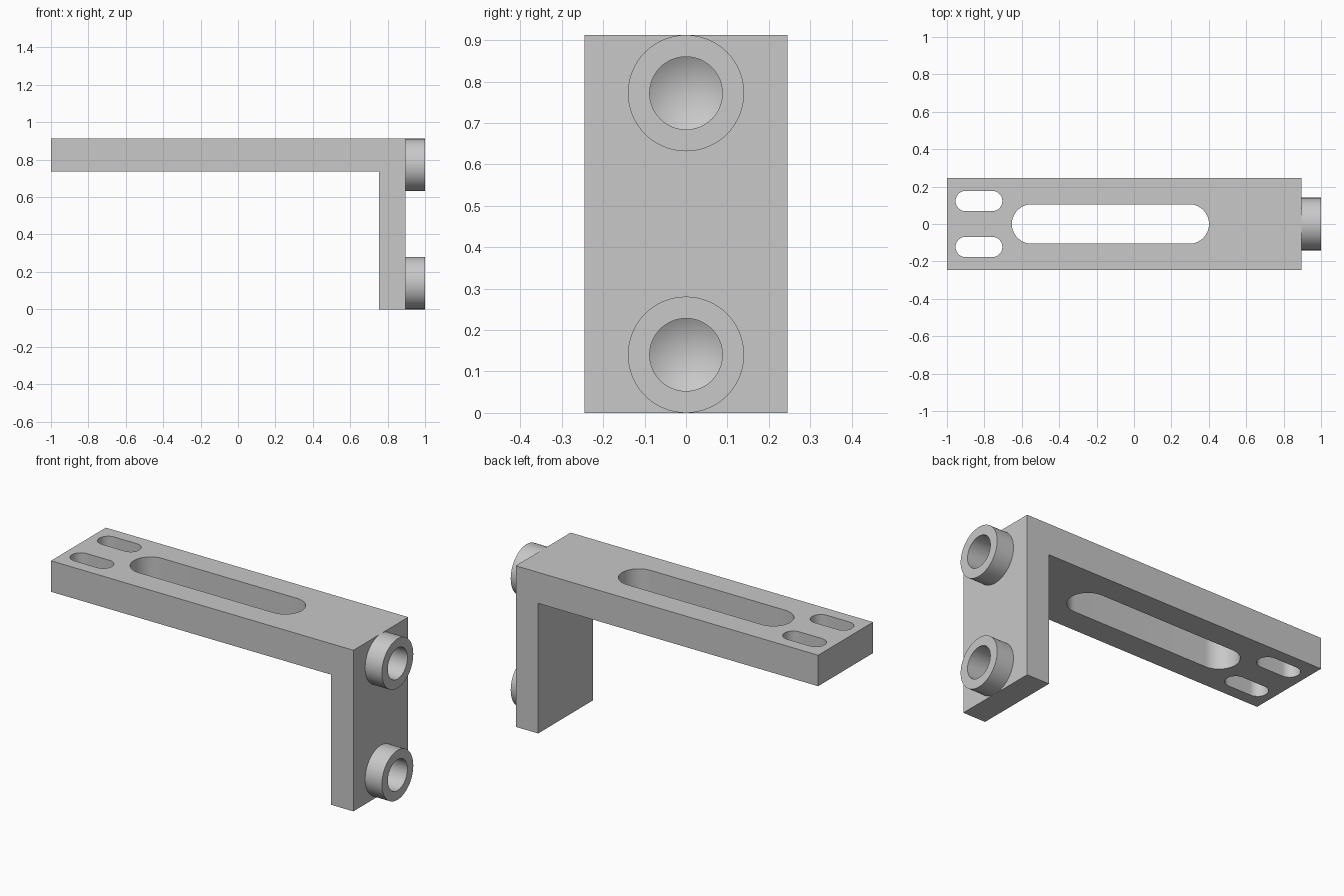
import bpy
import bmesh
from math import pi, cos, sin, tan, radians
from mathutils import Matrix, Vector

if "Cube" in bpy.data.objects:
    bpy.data.objects.remove(bpy.data.objects["Cube"])

U = 2 / 57              # one design unit
HEIGHT = 26 * U
HALF_WIDTH = 7 * U
PLATE_X = 1 - 3 * U     # outer face of the upright
BOSS_Z = (4 * U, 22 * U)
SEGMENTS = 64

grey = bpy.data.materials.new("plain_grey")
grey.use_nodes = True
grey.diffuse_color = (0.58, 0.58, 0.58, 1)
grey.node_tree.nodes["Principled BSDF"].inputs["Base Color"].default_value = grey.diffuse_color


def extrude(name, outline, direction):
    """Solid made by pushing a flat outline along a direction."""
    bm = bmesh.new()
    face = bm.faces.new([bm.verts.new(p) for p in outline])
    result = bmesh.ops.extrude_face_region(bm, geom=[face], use_keep_orig=True)
    moved = [g for g in result["geom"] if isinstance(g, bmesh.types.BMVert)]
    bmesh.ops.translate(bm, verts=moved, vec=Vector(direction))
    return finish(name, bm)


def lathe_x(name, profile, z):
    """Solid of revolution about an x-parallel axis; profile is (x, radius)."""
    bm = bmesh.new()
    verts = [bm.verts.new((x, 0, r)) for x, r in profile]
    edges = [bm.edges.new(pair) for pair in zip(verts, verts[1:])]
    bmesh.ops.spin(bm, geom=verts + edges, cent=(0, 0, 0), axis=(1, 0, 0),
                   angle=2 * pi, steps=SEGMENTS, use_merge=True)
    bmesh.ops.remove_doubles(bm, verts=bm.verts[:], dist=1e-5)
    bmesh.ops.transform(bm, matrix=Matrix.Translation((0, 0, z)), verts=bm.verts[:])
    return finish(name, bm)


def finish(name, bm):
    bmesh.ops.recalc_face_normals(bm, faces=bm.faces[:])
    mesh = bpy.data.meshes.new(name)
    bm.to_mesh(mesh)
    bm.free()
    mesh.materials.append(grey)
    obj = bpy.data.objects.new(name, mesh)
    bpy.context.collection.objects.link(obj)
    return obj


def slot_cutter(x0, x1, y, r):
    """Upright round-ended cutter running from x0 to x1."""
    n = SEGMENTS // 2
    outline = []
    for cx, start in ((x1 - r, -pi / 2), (x0 + r, pi / 2)):
        for i in range(n + 1):
            a = start + pi * i / n
            outline.append((cx + r * cos(a), y + r * sin(a), HEIGHT - 0.3))
    return extrude("slot_cutter", outline, (0, 0, 0.5))


def activate(obj):
    bpy.ops.object.select_all(action="DESELECT")
    obj.select_set(True)
    bpy.context.view_layer.objects.active = obj


def cut(obj, cutters):
    activate(obj)
    for cutter in cutters:
        mod = obj.modifiers.new("cut", "BOOLEAN")
        mod.operation = "DIFFERENCE"
        mod.solver = "EXACT"
        mod.object = cutter
        bpy.ops.object.modifier_apply(modifier=mod.name)


# L-shaped bracket
inner_x, under_z = 1 - 7 * U, 21 * U
corners = [(-1, under_z), (inner_x, under_z), (inner_x, 0),
           (PLATE_X, 0), (PLATE_X, HEIGHT), (-1, HEIGHT)]
bracket = extrude("bracket", [(x, -HALF_WIDTH, z) for x, z in corners],
                  (0, 2 * HALF_WIDTH, 0))

# One long slot and a pair of short slots in the arm
cutters = [slot_cutter(-0.653, 0.401, 0, 3 * U)]
cutters += [slot_cutter(-0.954, -0.704, side * 3.5 * U, 1.55 * U) for side in (-1, 1)]

# Blind drilled bores with conical ends
bore_r = 2.5 * U
bore_end = 1 - 5 * U
tip = bore_end - bore_r / tan(radians(59))
bores = [lathe_x("bore_cutter", [(tip, 0), (bore_end, bore_r), (1.1, bore_r), (1.1, 0)], z)
         for z in BOSS_Z]
cut(bracket, cutters + bores)

# Hollow round bosses on the upright
parts = [bracket]
for name, z in zip(("lower_boss", "upper_boss"), BOSS_Z):
    ring = [(PLATE_X, bore_r), (PLATE_X, 4 * U), (1, 4 * U), (1, bore_r), (PLATE_X, bore_r)]
    parts.append(lathe_x(name, ring, z))

for cutter in cutters + bores:
    bpy.data.objects.remove(cutter)

for part in parts:
    activate(part)
    bpy.ops.object.shade_smooth_by_angle(angle=radians(30))
